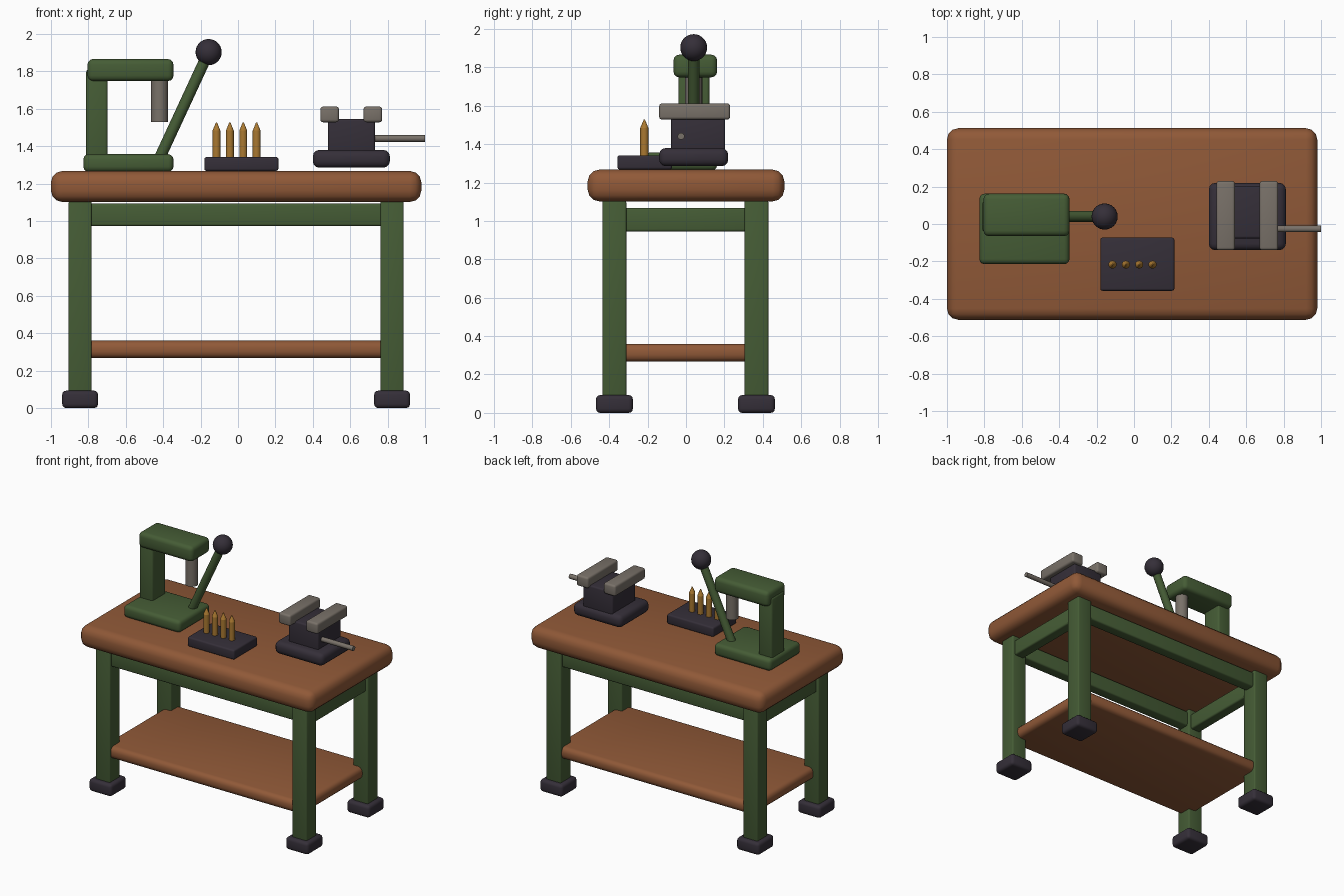
import bpy, bmesh, math
from mathutils import Vector

cube = bpy.data.objects.get("Cube")
if cube:
    bpy.data.objects.remove(cube, do_unlink=True)


def material(name, rgb):
    m = bpy.data.materials.new(name)
    m.use_nodes = True
    m.diffuse_color = (*rgb, 1)
    m.node_tree.nodes["Principled BSDF"].inputs["Base Color"].default_value = (*rgb, 1)
    return m


wood = material("warm wood", (0.28, 0.1, 0.039))
green = material("workshop green", (0.06, 0.108, 0.036))
iron = material("dark iron", (0.035, 0.028, 0.04))
steel = material("dull steel", (0.19, 0.165, 0.14))
brass = material("brass", (0.4, 0.19, 0.03))


def finish(bm, name, mat, angle=40):
    mesh = bpy.data.meshes.new(name)
    bmesh.ops.recalc_face_normals(bm, faces=bm.faces)
    bm.to_mesh(mesh)
    bm.free()
    mesh.materials.append(mat)
    obj = bpy.data.objects.new(name, mesh)
    bpy.context.collection.objects.link(obj)
    bpy.ops.object.select_all(action="DESELECT")
    obj.select_set(True)
    bpy.context.view_layer.objects.active = obj
    bpy.ops.object.shade_smooth_by_angle(angle=math.radians(angle))
    return obj


def box(name, mat, x, y, z, bevel):
    """Rounded box given as (min, max) on each axis."""
    bm = bmesh.new()
    bmesh.ops.create_cube(bm, size=1)
    for v in bm.verts:
        v.co = [r[0] if c < 0 else r[1] for c, r in zip(v.co, (x, y, z))]
    bmesh.ops.bevel(bm, geom=bm.edges[:], offset=bevel, segments=3,
                    profile=0.5, affect="EDGES", clamp_overlap=True)
    return finish(bm, name, mat)


def rod(name, mat, start, end, radius, tip=None, sides=20):
    """Cylinder between two points, or a cone when a tip radius is given."""
    a, b = Vector(start), Vector(end)
    bm = bmesh.new()
    bmesh.ops.create_cone(bm, cap_ends=True, segments=sides, radius1=radius,
                          radius2=radius if tip is None else tip, depth=(b - a).length)
    turn = (b - a).to_track_quat("Z", "Y")
    for v in bm.verts:
        v.co = turn @ v.co + (a + b) / 2
    return finish(bm, name, mat)


def around(c, half):
    return (c - half, c + half)


# Bench: top, shelf, legs with feet, rails
CX = -0.01
box("bench_top", wood, around(CX, 0.99), around(0, 0.512), (1.102, 1.267), 0.06)
box("lower_shelf", wood, around(CX, 0.85), around(-0.003, 0.42), (0.267, 0.36), 0.035)
for sx, side in ((-1, "right"), (1, "left")):
    x = CX + sx * 0.834
    for sy, end in ((-1, "front"), (1, "back")):
        y = sy * 0.37 - 0.003
        box(f"{end}_{side}_leg", green, around(x, 0.062), around(y, 0.062), (0.05, 1.106), 0.01)
        box(f"{end}_{side}_foot", iron, around(x, 0.096), around(y, 0.096), (0, 0.093), 0.022)
    box(f"{side}_rail", green, around(x, 0.042), around(-0.003, 0.34), (0.945, 1.068), 0.012)
for sy, end in ((-1, "front"), (1, "back")):
    box(f"{end}_rail", green, around(CX, 0.8), around(sy * 0.37 - 0.003, 0.042),
        (0.973, 1.093), 0.012)

# Lever press
box("press_base", green, (-0.827, -0.345), (-0.215, 0.162), (1.263, 1.357), 0.028)
box("press_column", green, (-0.812, -0.697), (-0.04, 0.122), (1.32, 1.81), 0.015)
box("press_head", green, (-0.805, -0.345), (-0.065, 0.162), (1.748, 1.866), 0.03)
rod("press_ram", steel, (-0.42, 0.04, 1.53), (-0.42, 0.04, 1.78), 0.045)
rod("press_lever", green, (-0.42, 0.04, 1.335), (-0.157, 0.04, 1.903), 0.03)
bm = bmesh.new()
bmesh.ops.create_uvsphere(bm, u_segments=24, v_segments=14, radius=0.07)
bmesh.ops.translate(bm, verts=bm.verts, vec=(-0.157, 0.04, 1.903))
finish(bm, "lever_knob", iron)

# Tray with a row of pointed brass pieces
box("tray", iron, (-0.18, 0.216), (-0.357, -0.073), (1.268, 1.342), 0.012)
for i in range(4):
    x = -0.115 + i * 0.0715
    rod(f"brass_body_{i + 1}", brass, (x, -0.217, 1.33), (x, -0.217, 1.483), 0.022, sides=10)
    rod(f"brass_tip_{i + 1}", brass, (x, -0.217, 1.483), (x, -0.217, 1.528), 0.022, 0.003, 10)

# Bench vise
box("vise_base", iron, (0.4, 0.812), (-0.14, 0.22), (1.285, 1.38), 0.035)
box("vise_body", iron, (0.48, 0.733), (-0.077, 0.204), (1.35, 1.545), 0.012)
for x, name in ((0.49, "right_jaw"), (0.721, "left_jaw")):
    box(f"vise_{name}", steel, around(x, 0.05), (-0.14, 0.23), (1.528, 1.612), 0.015)
rod("vise_handle", steel, (0.65, -0.026, 1.441), (1.0, -0.026, 1.441), 0.018, sides=14)
